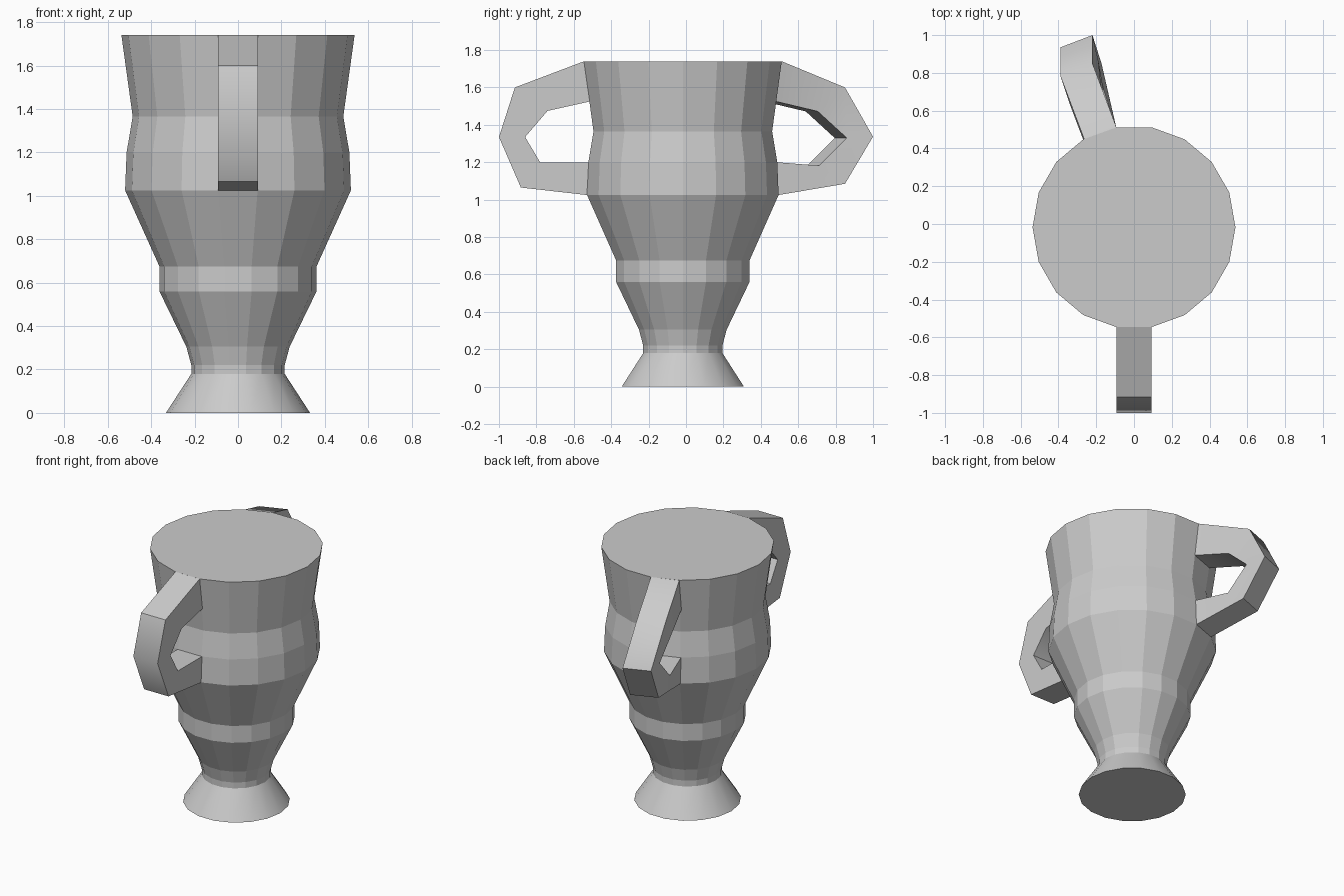
import bpy, math
from mathutils import Vector

if "Cube" in bpy.data.objects:
    bpy.data.objects.remove(bpy.data.objects["Cube"])

SIDES = 18
CY = -0.017


def make_object(name, verts, faces, smooth_angle=None):
    mesh = bpy.data.meshes.new(name)
    mesh.from_pydata(verts, [], faces)
    obj = bpy.data.objects.new(name, mesh)
    bpy.context.collection.objects.link(obj)
    bpy.ops.object.select_all(action='DESELECT')
    obj.select_set(True)
    bpy.context.view_layer.objects.active = obj
    bpy.ops.object.mode_set(mode='EDIT')
    bpy.ops.mesh.select_all(action='SELECT')
    bpy.ops.mesh.normals_make_consistent(inside=False)
    bpy.ops.object.mode_set(mode='OBJECT')
    if smooth_angle:
        bpy.ops.object.shade_smooth_by_angle(angle=math.radians(smooth_angle))
    return obj


def lathe(name, profile, smooth_angle=None):
    """Capped 18-sided solid from (radius, height) pairs."""
    verts, faces = [], []
    for r, z in profile:
        for i in range(SIDES):
            a = 2 * math.pi * i / SIDES
            verts.append((r * math.cos(a), CY + r * math.sin(a), z))
    for k in range(len(profile) - 1):
        for i in range(SIDES):
            j = (i + 1) % SIDES
            faces.append((k * SIDES + i, k * SIDES + j,
                          (k + 1) * SIDES + j, (k + 1) * SIDES + i))
    last = (len(profile) - 1) * SIDES
    faces.append(tuple(reversed(range(SIDES))))
    faces.append(tuple(range(last, last + SIDES)))
    return make_object(name, verts, faces, smooth_angle)


def handle(name, outer, inner, offset):
    """Square-section loop: one side outline, repeated at an offset."""
    n = len(outer)
    side = [Vector(p) for p in outer + inner]
    verts = side + [p + Vector(offset) for p in side]
    faces = []
    for i in range(n):
        ring = [i, i + n, i + 3 * n, i + 2 * n]
        if i in (0, n - 1):
            faces.append(ring)
        if i < n - 1:
            for a, b in zip(ring, ring[1:] + ring[:1]):
                faces.append((a, b, b + 1, a + 1))
    return make_object(name, verts, faces, 46)


# Faceted vase body and smooth flared foot
lathe("vase_body", [(0.215, 0.18), (0.215, 0.22), (0.238, 0.305), (0.362, 0.56),
                    (0.362, 0.675), (0.52, 1.025), (0.513, 1.2),
                    (0.485, 1.365), (0.537, 1.74)])
lathe("foot", [(0.332, 0.0), (0.215, 0.18)], 30)

# Front handle, straight out
W = 0.092
handle("front_handle",
       [(W, -0.545, 1.74), (W, -0.915, 1.6), (W, -1.0, 1.335), (W, -0.883, 1.065), (W, -0.53, 1.025)],
       [(W, -0.515, 1.525), (W, -0.74, 1.475), (W, -0.86, 1.335), (W, -0.78, 1.2), (W, -0.52, 1.2)],
       (-2 * W, 0, 0))

# Back handle, turned 20 degrees and slightly twisted
handle("back_handle",
       [(-0.093, 0.512, 1.74), (-0.22, 0.85, 1.6), (-0.22, 1.0, 1.337), (-0.172, 0.85, 1.085), (-0.09, 0.495, 1.025)],
       [(-0.088, 0.482, 1.525), (-0.172, 0.705, 1.472), (-0.188, 0.86, 1.33), (-0.162, 0.713, 1.182), (-0.089, 0.488, 1.2)],
       (-0.17, -0.065, 0))
